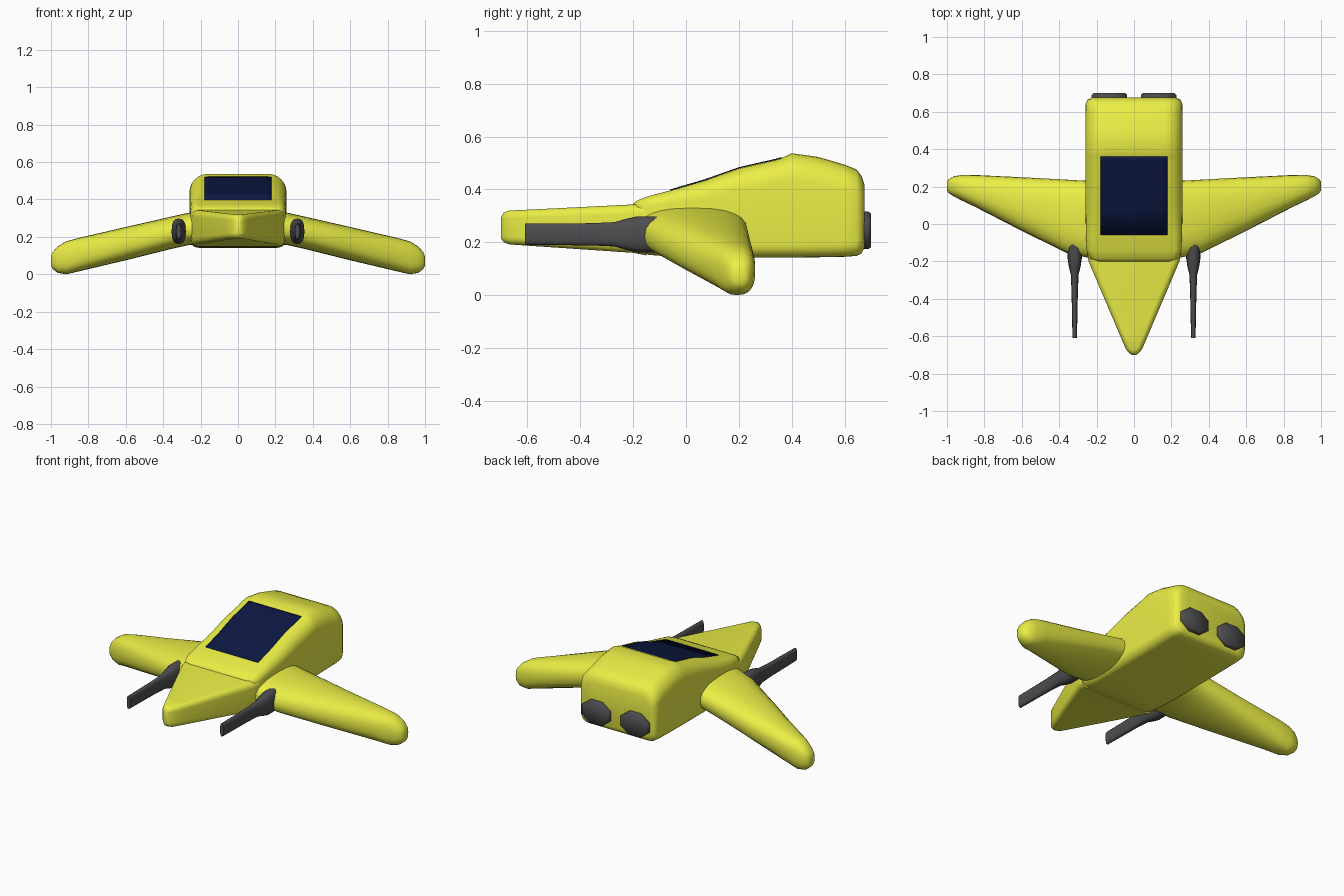
import bpy, bmesh
from math import sin, cos, pi, copysign

if "Cube" in bpy.data.objects:
    bpy.data.objects.remove(bpy.data.objects["Cube"])


def material(name, rgb):
    m = bpy.data.materials.new(name)
    m.diffuse_color = (*rgb, 1)
    m.use_nodes = True
    m.node_tree.nodes["Principled BSDF"].inputs["Base Color"].default_value = m.diffuse_color
    return m


YELLOW = material("yellow_paint", (0.83, 0.86, 0.06))
NAVY = material("dark_glass", (0.004, 0.009, 0.055))
DARK = material("dark_metal", (0.075, 0.075, 0.08))


def finish(name, bm, mat, mirror=False, angle=45):
    bmesh.ops.recalc_face_normals(bm, faces=bm.faces)
    me = bpy.data.meshes.new(name)
    bm.to_mesh(me)
    bm.free()
    me.materials.append(mat)
    ob = bpy.data.objects.new(name, me)
    bpy.context.collection.objects.link(ob)
    bpy.ops.object.select_all(action='DESELECT')
    ob.select_set(True)
    bpy.context.view_layer.objects.active = ob
    bpy.ops.object.shade_smooth_by_angle(angle=angle * pi / 180)
    if mirror:
        ob.modifiers.new("mirror", 'MIRROR')
    return ob


def loft(name, rings, mat, mirror=False, angle=45):
    """Skin a list of closed rings and cap both ends."""
    bm = bmesh.new()
    loops = [[bm.verts.new(p) for p in r] for r in rings]
    n = len(loops[0])
    for a, b in zip(loops, loops[1:]):
        for i in range(n):
            j = (i + 1) % n
            bm.faces.new((a[i], a[j], b[j], b[i]))
    bm.faces.new(loops[0])
    bm.faces.new(loops[-1])
    return finish(name, bm, mat, mirror, angle)


def box_ring(y, w, z0, z1, rt, rb, steps=6):
    """Rounded rectangle across the body, with own top and bottom corner radius."""
    pts = []
    for k, (sx, top) in enumerate(((1, 1), (-1, 1), (-1, 0), (1, 0))):
        r = rt if top else rb
        cx = sx * (w - r)
        cz = z1 - r if top else z0 + r
        for s in range(steps + 1):
            a = (k + s / steps) * pi / 2
            pts.append((cx + r * cos(a), y, cz + r * sin(a)))
    return pts


def oval(u0, u1, v0, v1, n=24, power=2.0, turn=0.0):
    """Superellipse filling the given rectangle."""
    pts = []
    for i in range(n):
        a = 2 * pi * i / n + turn
        c, s = cos(a), sin(a)
        pts.append(((u0 + u1) / 2 + (u1 - u0) / 2 * copysign(abs(c) ** (2 / power), c),
                    (v0 + v1) / 2 + (v1 - v0) / 2 * copysign(abs(s) ** (2 / power), s)))
    return pts


# Main body: y, half width, bottom, top, top radius
BODY = [(-0.20, 0.205, 0.20, 0.345, 0.03), (-0.185, 0.235, 0.17, 0.358, 0.03),
        (-0.14, 0.253, 0.152, 0.375, 0.04), (-0.06, 0.257, 0.146, 0.396, 0.05),
        (0.07, 0.259, 0.143, 0.434, 0.07), (0.20, 0.26, 0.142, 0.480, 0.08),
        (0.34, 0.26, 0.142, 0.512, 0.085), (0.36, 0.26, 0.142, 0.518, 0.085),
        (0.40, 0.26, 0.142, 0.537, 0.10), (0.50, 0.26, 0.143, 0.523, 0.10),
        (0.60, 0.26, 0.145, 0.494, 0.10), (0.645, 0.258, 0.148, 0.476, 0.09),
        (0.665, 0.248, 0.158, 0.450, 0.08), (0.675, 0.225, 0.18, 0.42, 0.07)]
loft("body", [box_ring(y, w, a, b, r, 0.05) for y, w, a, b, r in BODY], YELLOW)

# Wedge nose: y, half width, bottom, top, corner radius
NOSE = [(-0.70, 0.012, 0.215, 0.295, 0.01), (-0.69, 0.025, 0.20, 0.312, 0.022),
        (-0.67, 0.043, 0.192, 0.32, 0.03), (-0.60, 0.073, 0.187, 0.323, 0.03),
        (-0.20, 0.243, 0.16, 0.343, 0.035), (-0.15, 0.25, 0.15, 0.345, 0.035)]
loft("nose", [box_ring(y, w, a, b, r, r) for y, w, a, b, r in NOSE], YELLOW)

# Canopy glass lying on the sloping top of the body
bm = bmesh.new()
rows = [[bm.verts.new((x, y, top + 0.004 - 0.03 * max(0, abs(x) - 0.15)))
         for x in (-0.178, -0.15, 0.15, 0.178)]
        for y, w, bot, top, r in BODY if -0.1 < y < 0.38]
for a, b in zip(rows, rows[1:]):
    for i in range(3):
        bm.faces.new((a[i], a[i + 1], b[i + 1], b[i]))
glass = finish("canopy_glass", bm, NAVY)
solid = glass.modifiers.new("thickness", 'SOLIDIFY')
solid.thickness = 0.012

# Thick drooping wings: x, front y, back y, bottom, top
WING = [(0.15, -0.20, 0.23, 0.17, 0.345), (0.27, -0.175, 0.232, 0.155, 0.328),
        (0.36, -0.155, 0.237, 0.135, 0.308), (0.60, -0.037, 0.25, 0.075, 0.253),
        (0.85, 0.092, 0.262, 0.016, 0.195), (0.92, 0.125, 0.262, 0.0, 0.176),
        (0.965, 0.148, 0.255, 0.008, 0.148), (0.99, 0.165, 0.24, 0.028, 0.12),
        (1.0, 0.18, 0.225, 0.045, 0.095)]
loft("wings", [[(x, u, v) for u, v in oval(f, b, lo, hi, power=2.5)]
               for x, f, b, lo, hi in WING], YELLOW, mirror=True, angle=60)

# Flattened gun barrels: y, half width, half height
GUN = [(-0.08, 0.036, 0.068), (-0.185, 0.038, 0.068), (-0.23, 0.031, 0.058),
       (-0.27, 0.021, 0.046), (-0.36, 0.017, 0.042), (-0.61, 0.012, 0.040)]
loft("guns", [[(u, y, v) for u, v in oval(0.317 - w, 0.317 + w, 0.23 - h, 0.23 + h,
                                         n=16, power=2.6)]
              for y, w, h in GUN], DARK, mirror=True)

# Octagonal engine nozzles: y, scale
NOZZLE = [(0.64, 0.94), (0.672, 1.0), (0.69, 1.0), (0.70, 0.9)]
loft("engine_nozzles", [[(u, y, v) for u, v in oval(0.132 - 0.102 * s, 0.132 + 0.102 * s,
                                                   0.245 - 0.077 * s, 0.245 + 0.077 * s,
                                                   n=8, turn=pi / 8)]
                        for y, s in NOZZLE], DARK, mirror=True, angle=60)
